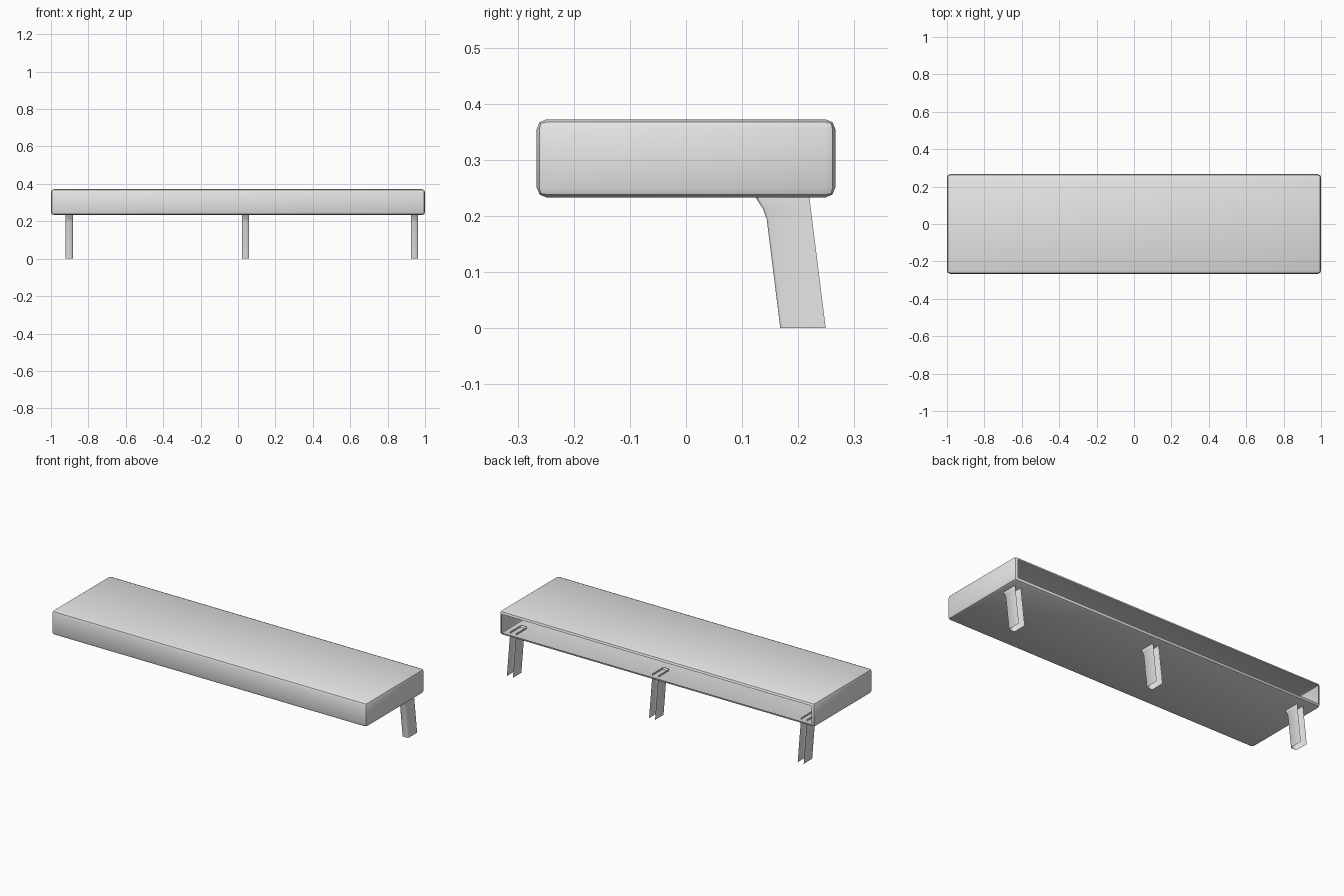
import bpy, bmesh, math

cube = bpy.data.objects.get("Cube")
if cube:
    bpy.data.objects.remove(cube, do_unlink=True)

# Single plain grey
grey = bpy.data.materials.new("plain_grey")
grey.use_nodes = True
colour = (0.8, 0.8, 0.8, 1)
grey.diffuse_color = colour
grey.node_tree.nodes["Principled BSDF"].inputs["Base Color"].default_value = colour


def finish(name, bm, angle):
    mesh = bpy.data.meshes.new(name)
    bm.to_mesh(mesh)
    bm.free()
    mesh.materials.append(grey)
    obj = bpy.data.objects.new(name, mesh)
    bpy.context.collection.objects.link(obj)
    bpy.ops.object.select_all(action='DESELECT')
    obj.select_set(True)
    bpy.context.view_layer.objects.active = obj
    bpy.ops.object.shade_smooth_by_angle(angle=math.radians(angle))
    return obj


# Shelf body: rounded box shell, open at the back
bm = bmesh.new()
bmesh.ops.create_cube(bm, size=1)
for v in bm.verts:
    v.co = (v.co.x * 2, v.co.y * 0.532, v.co.z * 0.139 + 0.3025)
bmesh.ops.bevel(bm, geom=bm.edges[:], offset=0.017, segments=2, profile=0.5,
                affect='EDGES', clamp_overlap=True)
back = max(bm.faces, key=lambda f: f.calc_center_median().y)
bmesh.ops.delete(bm, geom=[back], context='FACES')
finish("shelf_body", bm, 35)


# Leg: raked channel, open at the back and at both ends
def make_leg(name, x):
    half, round_off = 0.019, 0.004
    levels = [(0.118, 0.242), (0.137, 0.213), (0.144, 0.193), (0.168, 0.0)]
    bm = bmesh.new()
    rows = []
    for front, z in levels:
        rear = 0.249 - 0.125 * z
        side = [(half, rear), (half, front + round_off), (half - round_off, front)]
        section = [(-sx, y) for sx, y in side] + side[::-1]
        rows.append([bm.verts.new((x + sx, y, z)) for sx, y in section])
    for upper, lower in zip(rows, rows[1:]):
        for i in range(len(upper) - 1):
            bm.faces.new((upper[i], lower[i], lower[i + 1], upper[i + 1]))
    finish(name, bm, 50)


for name, x in (("right_leg", -0.902), ("middle_leg", 0.041), ("left_leg", 0.943)):
    make_leg(name, x)
